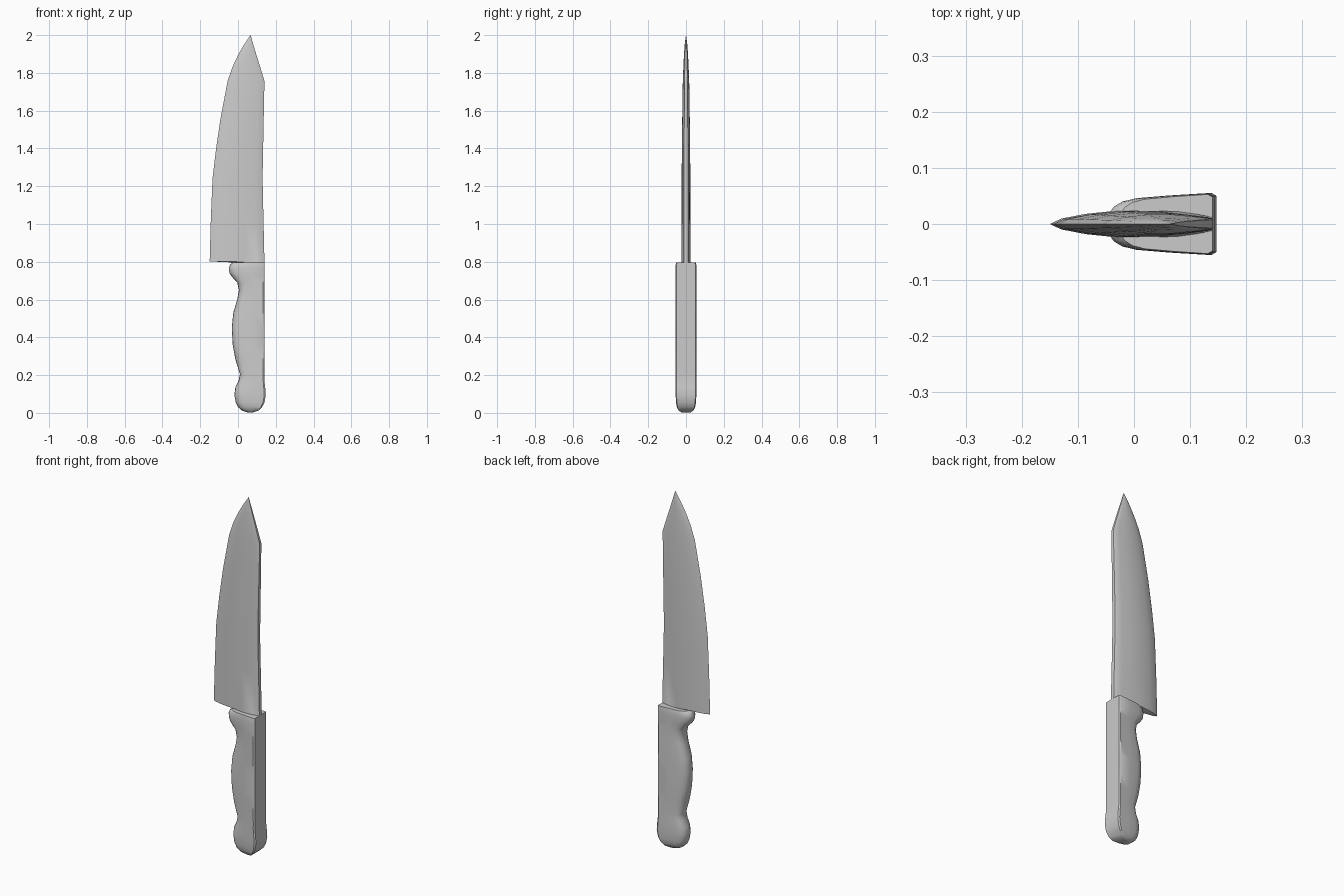
import bpy, bmesh


def loft(name, rings, angle):
    """Skin a stack of equal-length closed rings, capping both ends."""
    bm = bmesh.new()
    loops = [[bm.verts.new(p) for p in ring] for ring in rings]
    n = len(loops[0])
    for a, b in zip(loops, loops[1:]):
        for i in range(n):
            j = (i + 1) % n
            bm.faces.new((a[i], a[j], b[j], b[i]))
    bm.faces.new(loops[0])
    bm.faces.new(loops[-1])
    bmesh.ops.remove_doubles(bm, verts=bm.verts, dist=0.0002)
    bmesh.ops.recalc_face_normals(bm, faces=bm.faces)
    mesh = bpy.data.meshes.new(name)
    bm.to_mesh(mesh)
    bm.free()
    ob = bpy.data.objects.new(name, mesh)
    bpy.context.collection.objects.link(ob)
    bpy.ops.object.select_all(action='DESELECT')
    ob.select_set(True)
    bpy.context.view_layer.objects.active = ob
    bpy.ops.object.shade_smooth_by_angle(angle=angle)
    return ob


def mirrored(half, z):
    """Close a half section (y >= 0) by mirroring it across y = 0."""
    pts = half + [(x, -y) for x, y in reversed(half) if y > 0]
    return [(x, y, z) for x, y in pts]


# Blade: z, cutting edge x, spine x, half thickness
blade_levels = [
    (0.785, -0.025, 0.140, 0.022), (0.797, -0.040, 0.140, 0.023),
    (0.802, -0.150, 0.140, 0.024), (1.02, -0.144, 0.135, 0.023),
    (1.24, -0.135, 0.130, 0.023), (1.40, -0.116, 0.133, 0.022),
    (1.556, -0.093, 0.136, 0.020), (1.757, -0.055, 0.140, 0.017),
    (1.83, -0.030, 0.118, 0.014), (1.894, 0.0, 0.098, 0.011),
    (1.95, 0.032, 0.081, 0.007), (2.0, 0.066, 0.067, 0.0005)]
blade_section = [(0, 0), (0.07, 0.4), (0.22, 0.75), (0.42, 1), (0.65, 0.97),
                 (0.85, 0.75), (0.985, 0.55), (1, 0.45)]
loft("blade", [mirrored([(f + (b - f) * u, t * v) for u, v in blade_section], z)
               for z, f, b, t in blade_levels], 0.5)

# Handle: z, finger side x, back x, thickness scale
handle_levels = [
    (0.003, 0.050, 0.082, 0.45), (0.012, 0.022, 0.108, 0.70),
    (0.030, 0.001, 0.127, 0.88), (0.055, -0.012, 0.140, 0.96),
    (0.095, -0.019, 0.147, 1), (0.135, -0.014, 0.144, 1),
    (0.170, 0.003, 0.140, 1), (0.205, 0.010, 0.140, 1),
    (0.28, -0.013, 0.140, 1), (0.36, -0.028, 0.140, 1),
    (0.45, -0.033, 0.140, 1), (0.53, -0.025, 0.140, 1),
    (0.60, -0.004, 0.140, 1), (0.65, 0.005, 0.140, 1),
    (0.69, -0.004, 0.140, 1), (0.72, -0.032, 0.140, 1),
    (0.740, -0.045, 0.140, 1), (0.765, -0.049, 0.140, 1),
    (0.785, -0.042, 0.140, 0.99), (0.795, -0.028, 0.140, 0.96)]


def handle_ring(z, f, b, s):
    w = b - f
    half = [(f, 0), (f + 0.02 * w, 0.018), (f + 0.07 * w, 0.031),
            (f + 0.15 * w, 0.040), (f + 0.28 * w, 0.046),
            (f + 0.6 * w, 0.051), (b - 0.05 * w, 0.055), (b, 0.050)]
    return mirrored([(x, y * s) for x, y in half], z)


loft("handle", [handle_ring(*level) for level in handle_levels], 0.6)
